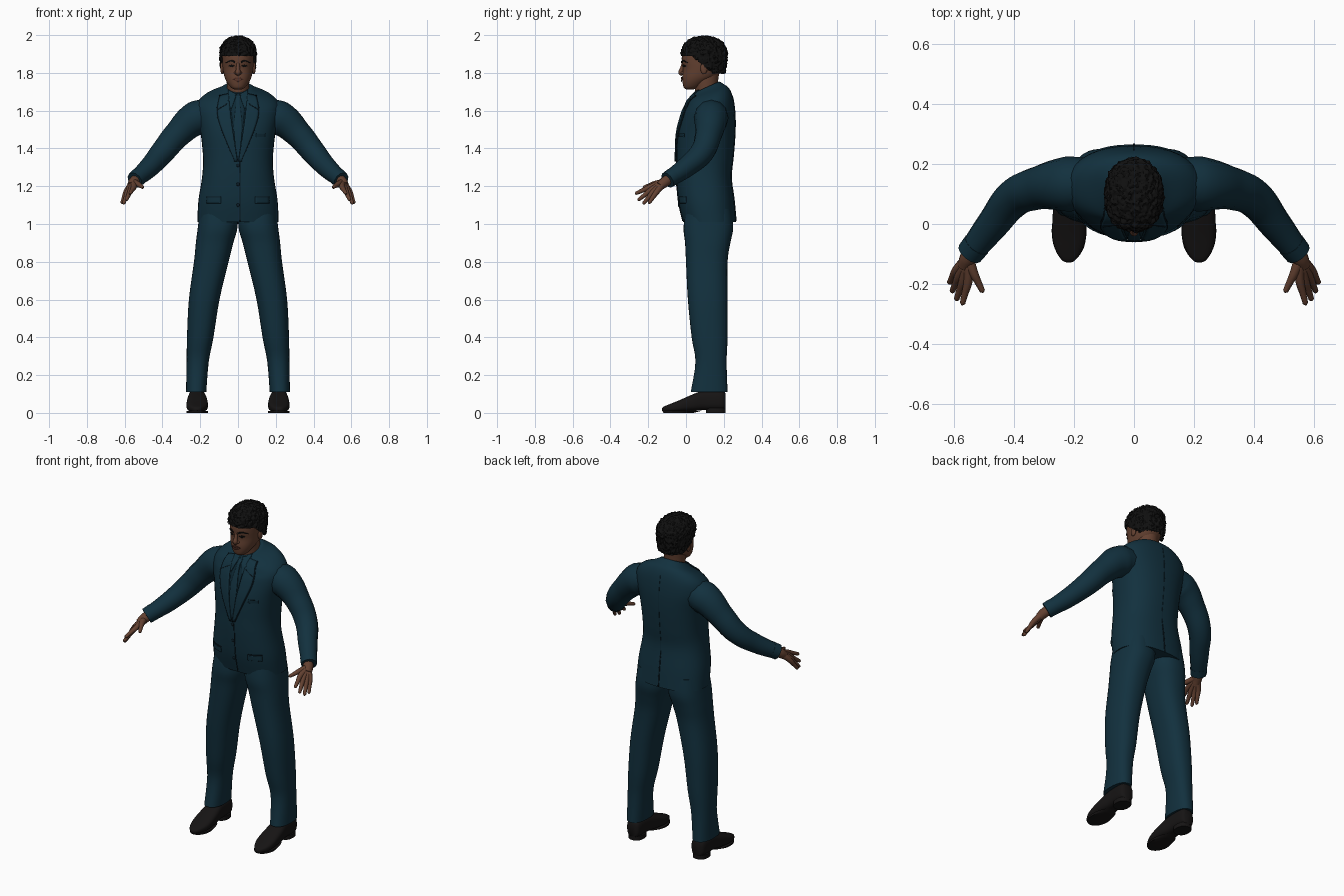
import bpy, bmesh, math
from mathutils import Vector, noise
from mathutils.bvhtree import BVHTree

if "Cube" in bpy.data.objects:
    bpy.data.objects.remove(bpy.data.objects["Cube"], do_unlink=True)


def material(name, *rgb):
    mat = bpy.data.materials.new(name)
    mat.use_nodes = True
    mat.diffuse_color = (*rgb, 1)
    node = mat.node_tree.nodes["Principled BSDF"]
    node.inputs["Base Color"].default_value = (*rgb, 1)
    node.inputs["Roughness"].default_value = 0.8
    return mat


SUIT = material("dark teal suit", .006, .030, .048)
TRIM = material("suit trim", .004, .021, .034)
SEAM = material("seam shadow", .003, .011, .018)
SKIN = material("brown skin", .125, .052, .030)
LIPS = material("lip brown", .085, .030, .020)
HAIR = material("black hair", .005, .005, .005)
SHOE = material("black leather", .008, .007, .007)


def finish(obj, mat, mirror=False, angle=50):
    """Assign colour, smooth shading and an optional mirrored twin."""
    obj.data.materials.clear()
    obj.data.materials.append(mat)
    bpy.ops.object.select_all(action="DESELECT")
    obj.select_set(True)
    bpy.context.view_layer.objects.active = obj
    bpy.ops.object.shade_smooth_by_angle(angle=math.radians(angle))
    if mirror:
        obj.modifiers.new("mirror", "MIRROR").use_mirror_merge = False
    return obj


def from_bmesh(name, bm):
    bmesh.ops.recalc_face_normals(bm, faces=bm.faces)
    mesh = bpy.data.meshes.new(name)
    bm.to_mesh(mesh)
    bm.free()
    obj = bpy.data.objects.new(name, mesh)
    bpy.context.collection.objects.link(obj)
    return obj


def sample(points, t):
    """Catmull-Rom sample of a list of tuples, t from 0 to 1."""
    last = len(points) - 1
    i = min(int(t * last), last - 1)
    f = t * last - i
    a, b, c, d = (points[min(max(i + k, 0), last)] for k in (-1, 0, 1, 2))
    return [q + f * (r - p + f * (2 * p - 5 * q + 4 * r - s + f * (3 * (q - r) + s - p))) / 2
            for p, q, r, s in zip(a, b, c, d)]


def loft(name, rings, mat, mirror=False, square=.85, along_y=False, shape=None):
    """Skin over rounded sections, in hundredths: station, x range, depth range."""
    bm, sides, loops = bmesh.new(), 36, []
    steps = 4 * (len(rings) - 1)
    for k in range(steps + 1):
        s, x0, x1, d0, d1 = (v / 100 for v in sample(rings, k / steps))
        loop = []
        for j in range(sides):
            a = math.tau * j / sides
            c, n = math.cos(a), math.sin(a)
            x = (x0 + x1) / 2 + (x1 - x0) / 2 * math.copysign(abs(c) ** square, c)
            d = (d0 + d1) / 2 + (d1 - d0) / 2 * math.copysign(abs(n) ** square, n)
            co = Vector((x, s, d) if along_y else (x, d, s))
            loop.append(bm.verts.new(shape(co) if shape else co))
        loops.append(loop)
    for low, high in zip(loops, loops[1:]):
        for j in range(sides):
            m = (j + 1) % sides
            bm.faces.new((low[j], low[m], high[m], high[j]))
    bm.faces.new(loops[0])
    bm.faces.new(loops[-1])
    return finish(from_bmesh(name, bm), mat, mirror)


def tube(name, points, mat, mirror=True):
    """Round limb through (x, y, z, radius) points in hundredths."""
    curve = bpy.data.curves.new(name, "CURVE")
    curve.dimensions, curve.bevel_depth, curve.use_fill_caps = "3D", .01, True
    curve.bevel_resolution, curve.resolution_u = 4, 6
    spline = curve.splines.new("BEZIER")
    spline.bezier_points.add(len(points) - 1)
    for point, (x, y, z, r) in zip(spline.bezier_points, points):
        point.co, point.radius = (x / 100, y / 100, z / 100), r
        point.handle_left_type = point.handle_right_type = "AUTO"
    obj = bpy.data.objects.new(name, curve)
    bpy.context.collection.objects.link(obj)
    bpy.ops.object.select_all(action="DESELECT")
    obj.select_set(True)
    bpy.context.view_layer.objects.active = obj
    bpy.ops.object.convert(target="MESH")
    return finish(bpy.context.object, mat, mirror)


def blob(name, center, radii, mat, mirror=False):
    bm = bmesh.new()
    bmesh.ops.create_uvsphere(bm, u_segments=16, v_segments=10, radius=1)
    for v in bm.verts:
        v.co = Vector(c + r * p for c, r, p in zip(center, radii, v.co)) / 100
    return finish(from_bmesh(name, bm), mat, mirror)


def surface(obj):
    mesh = obj.data
    return BVHTree.FromPolygons([v.co for v in mesh.vertices], [p.vertices for p in mesh.polygons])


def panel(name, edge_a, edge_b, tree, mat, lift=.3, mirror=False, back=False):
    """Thin plate between two (x, z) edges, laid onto a surface."""
    bm, rows, cols, grid = bmesh.new(), 14, 6, []
    way = -1 if back else 1
    for i in range(rows + 1):
        a, b = Vector(sample(edge_a, i / rows)), Vector(sample(edge_b, i / rows))
        row = []
        for j in range(cols + 1):
            x, z = a.lerp(b, j / cols) / 100
            hit = tree.ray_cast(Vector((x, -way, z)), Vector((0, way, 0)))[0]
            hit = hit or tree.find_nearest(Vector((x, 0, z)))[0]
            row.append(bm.verts.new((x, hit.y - way * lift / 100, z)))
        grid.append(row)
    for r, s in zip(grid, grid[1:]):
        for j in range(cols):
            bm.faces.new((r[j], r[j + 1], s[j + 1], s[j]))
    obj = finish(from_bmesh(name, bm), mat, mirror)
    solid = obj.modifiers.new("thickness", "SOLIDIFY")
    solid.thickness, solid.offset = .005, 0
    return obj


def box_panel(name, x0, x1, z0, z1, *args, **kw):
    return panel(name, [(x0, z0), (x0, z1)], [(x1, z0), (x1, z1)], *args, **kw)


# Jacket body, with the neckline dipping towards the front
def neckline(co):
    k = min(max((co.z - 1.6) / .12, 0), 1)
    co.z += k * (co.y - .11) * .45
    return co


jacket = loft("jacket", [
    (101, -21.5, 21.5, -1.5, 26.5), (112, -21, 21, -4, 25.5), (125, -19, 19, -5, 24),
    (135, -18.5, 18.5, -5, 25), (148, -19.8, 19.8, -4.5, 26), (158, -22, 22, -2, 26),
    (164, -21.5, 21.5, 0, 25), (168, -17, 17, 1, 23), (170.5, -10.5, 10.5, 3, 20),
    (172.5, -7, 7, 5, 17.5)], SUIT, shape=neckline)
chest = surface(jacket)

# Trousers
loft("trouser_leg", [
    (108, 0, 20, 0, 24), (98, .3, 21.3, -1.3, 25), (90, 2.5, 22.3, -.5, 23.5),
    (80, 5, 23.3, 0, 22), (60, 9.8, 26, 1, 22), (40, 13, 27, 3, 22),
    (27, 15.5, 27.2, 5, 21.5), (11, 16.8, 27.5, 2.5, 22)], SUIT, mirror=True)

# Shoes with separate heels and soles
loft("shoe", [
    (21, 19, 24, 2, 10), (19, 17.5, 26, 1.5, 12), (10, 17, 26.3, 1.5, 12),
    (4, 16.2, 27, 1, 10), (-4, 16, 27.2, .5, 6.5), (-9, 17.5, 26, .5, 4.5),
    (-12, 19.5, 24, .8, 3.2), (-12.8, 21, 22.5, 1.2, 2.2)],
    SHOE, mirror=True, square=.7, along_y=True)
loft("shoe_heel", [(0, 17.3, 26, 10.5, 21), (2.5, 17.3, 26, 10.5, 21)], SHOE, mirror=True)
loft("shoe_sole", [(0, 16, 27.2, -12, 4), (1, 15.8, 27.4, -12.5, 8)], SHOE, mirror=True, square=1)

# Sleeves and cuffs
tube("sleeve", [(15, 13.5, 157.5, 8.5), (22, 13.3, 156, 9.2), (32, 12, 147.5, 7.2),
                (40, 8.5, 138, 6.4), (47, 0, 130, 5.4), (54.3, -9.3, 123.5, 4.3)], SUIT)
tube("cuff", [(52.3, -6.8, 125.3, 4.7), (54.7, -9.8, 123.2, 4.5)], SUIT)

# Hands: each finger starts at the wrist so the bases form the palm
tube("wrist", [(52, -7, 125.5, 2.8), (55.3, -11.5, 122, 2.8), (56.5, -14, 120, 2.4)], SKIN)
fingers = {
    "index_finger": ((55.2, -19, 119.5), (57.2, -27, 116)),
    "middle_finger": ((56.8, -18.5, 118), (59.2, -25.5, 112.5)),
    "ring_finger": ((58.2, -17.2, 117.2), (60.7, -22.8, 110.5)),
    "little_finger": ((59.2, -15.5, 117), (61.6, -19.8, 110.8)),
    "thumb": ((53.3, -16.5, 121.3), (50.2, -22.8, 119.3)),
}
for name, (knuckle, tip) in fingers.items():
    k, t = Vector(knuckle), Vector(tip)
    tube(name, [(55.2, -11.5, 122, 2), (*k, 1.5), (*k.lerp(t, .5), 1.15),
                (*k.lerp(t, .92), .9), (*t, .3)], SKIN)

# Shirt, tie and lapels
panel("shirt_front", [(-4.5, 169), (-3, 155), (0, 133)], [(4.5, 169), (3, 155), (.3, 133)], chest, TRIM, .2)
panel("tie", [(-1.5, 168), (-1, 164), (-2.2, 150), (-.4, 134)],
      [(1.5, 168), (1, 164), (2.2, 150), (.4, 134)], chest, SUIT, .7)
panel("shirt_collar", [(.8, 168.5), (2, 165), (3.5, 161)], [(5, 171), (5.5, 167), (4, 161)],
      chest, SUIT, .7, True)
panel("lapel", [(5, 169), (3.5, 155), (.3, 133)], [(9.5, 168), (10.5, 156), (1.5, 133)],
      chest, SUIT, .8, True)
panel("lapel_edge", [(9.4, 168), (10.4, 156), (1.4, 133)], [(9.9, 168), (10.9, 156), (1.9, 133)],
      chest, SEAM, .5, True)
panel("lapel_notch", [(5.5, 164), (10.5, 161)], [(5.5, 163.5), (10.5, 160.5)], chest, SEAM, 1, True)

# Jacket details
box_panel("front_opening", .9, 1.3, 101.5, 133, chest, SEAM, 0.1)
box_panel("pocket_flap", 9, 16.5, 111, 114, chest, SUIT, .4, True)
box_panel("pocket_seam", 9, 16.5, 114, 114.5, chest, SEAM, .2, True)
box_panel("breast_pocket", 9.5, 14.5, 146, 147.8, chest, TRIM)
box_panel("back_vent", -.3, .3, 101.5, 119, chest, SEAM, .1, back=True)
box_panel("back_seam", -.12, .12, 119, 168, chest, TRIM, 0, back=True)
for z in (110, 121, 131):
    y = chest.ray_cast(Vector((0, -1, z / 100)), Vector((0, 1, 0)))[0].y * 100
    blob("jacket_button", (0, y - .2, z), (.9, .5, .9), SEAM)

# Neck and head
loft("neck", [(162, -6, 6, 5, 17), (170, -5.8, 5.8, 4.8, 16.8), (176, -6, 6, 4, 17),
              (182, -6, 6, 4, 18)], SKIN, square=1)
head = loft("head", [
    (171.3, -2, 2, 0, 4), (172.3, -3.8, 3.8, -1.2, 7), (175, -5.8, 5.8, -1.8, 11),
    (178, -7.2, 7.2, -2, 16), (182, -8, 8, -1.6, 19), (186, -8.3, 8.3, -2.2, 20.3),
    (190, -8.3, 8.3, -2, 20.5), (194, -7.2, 7.2, 0, 19.5), (197, -4, 4, 4, 15)], SKIN, square=.92)
face = surface(head)

# Facial features
tube("nose", [(0, -1.5, 185, .8), (0, -2.2, 182, 1.1), (0, -2.7, 180.2, 1.4), (0, -1.8, 179, .9)],
     SKIN, mirror=False)
blob("nostril", (1.2, -1.8, 180), (.9, 1, .8), SKIN, True)
blob("ear", (8.4, 9.5, 182.5), (1, 1.9, 3.2), SKIN, True)
panel("eyebrow", [(1.5, 185.2), (4, 186), (6.3, 185.2)], [(1.5, 186.1), (4, 186.8), (6.3, 185.5)],
      face, HAIR, .3, True)
panel("eye", [(2, 183.6), (3.4, 183.1), (5, 183.6)], [(2, 183.8), (3.4, 184.3), (5, 183.8)],
      face, HAIR, .1, True)
panel("upper_lip", [(-2.8, 176.6), (0, 176.7), (2.8, 176.6)], [(-2.8, 176.8), (0, 177.7), (2.8, 176.8)],
      face, LIPS, .4)
panel("lower_lip", [(-2.6, 176.4), (0, 175.3), (2.6, 176.4)], [(-2.6, 176.6), (0, 176.6), (2.6, 176.6)],
      face, LIPS, .5)

# Curly hair cap trimmed along a hairline that drops towards the nape
bm = bmesh.new()
bmesh.ops.create_icosphere(bm, subdivisions=6, radius=1)
trimmed = []
for v in bm.verts:
    p = Vector(math.copysign(abs(c) ** .9, c) for c in v.co)
    height = .092 if p.z > 0 else .2
    v.co = Vector((p.x * .095, .096 + p.y * .12, 1.9 + p.z * height))
    curl = noise.noise(v.co * 75) + .5 * noise.noise(v.co * 150)
    drop = min(max((v.co.y - .03) / .11, 0), 1)
    if v.co.z < 1.885 - .09 * drop + .006 * curl:
        trimmed.append(v)
    v.co += p.normalized() * (.002 + .008 * curl)
bmesh.ops.delete(bm, geom=trimmed, context="VERTS")
finish(from_bmesh("curly_hair", bm), HAIR, angle=40)
